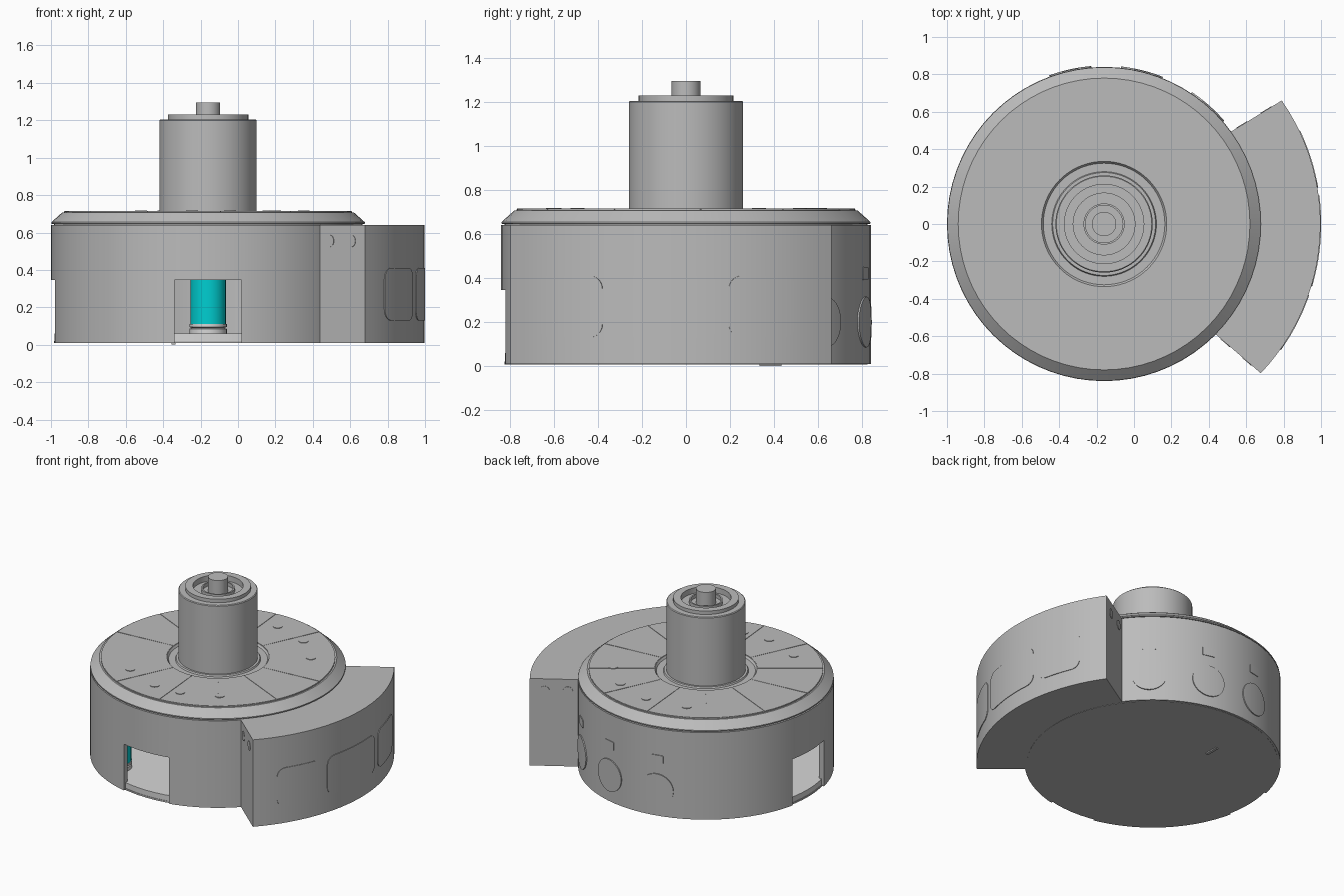
import bpy, bmesh
from math import sin, cos, pi, radians, sqrt
from mathutils import Vector, Matrix

cube = bpy.data.objects.get("Cube")
if cube:
    bpy.data.objects.remove(cube)

CX = -0.16          # axis of the round body
R, RW = 0.84, 1.157  # body and wedge radii
BASE, RIM = 0.01, 0.64


def material(name, rgb):
    m = bpy.data.materials.new(name)
    m.use_nodes = True
    m.diffuse_color = (*rgb, 1)
    m.node_tree.nodes["Principled BSDF"].inputs["Base Color"].default_value = (*rgb, 1)
    return m


GREY = material("housing grey", (0.5, 0.5, 0.5))
LIGHT = material("light grey", (0.68, 0.68, 0.68))
CYAN = material("cyan", (0.0, 0.62, 0.64))


def finish(name, bm, mat, smooth=True):
    bmesh.ops.recalc_face_normals(bm, faces=bm.faces)
    me = bpy.data.meshes.new(name)
    bm.to_mesh(me)
    bm.free()
    ob = bpy.data.objects.new(name, me)
    bpy.context.collection.objects.link(ob)
    me.materials.append(mat)
    if smooth:
        bpy.ops.object.select_all(action='DESELECT')
        ob.select_set(True)
        bpy.context.view_layer.objects.active = ob
        bpy.ops.object.shade_smooth_by_angle(angle=radians(25))
    return ob


def lathe(name, profile, mat, center=(CX, 0), closed=False, steps=72):
    """Spin an (r, z) profile about a vertical axis."""
    bm = bmesh.new()
    vs = [bm.verts.new((r, 0, z)) for r, z in profile]
    es = [bm.edges.new(p) for p in zip(vs, vs[1:])]
    if closed:
        es.append(bm.edges.new((vs[-1], vs[0])))
    bmesh.ops.spin(bm, geom=vs + es, cent=(0, 0, 0), axis=(0, 0, 1),
                   angle=2 * pi, steps=steps, use_merge=False)
    bmesh.ops.remove_doubles(bm, verts=bm.verts, dist=1e-4)
    bmesh.ops.translate(bm, verts=bm.verts, vec=(*center, 0))
    return finish(name, bm, mat)


def box(name, center, size, mat):
    bm = bmesh.new()
    bmesh.ops.create_cube(bm, size=1, matrix=Matrix.Translation(center)
                          @ Matrix.Diagonal((*size, 1)))
    return finish(name, bm, mat, False)


def curved_plate(name, radius, angle, z, half_w, half_h, corner, raise_by=0.004):
    """Thin rounded plate wrapped on a cylinder wall."""
    bm = bmesh.new()
    n = 24
    rows = []
    for i in range(n + 1):
        u = -half_w * cos(pi * i / n)
        d = max(0, corner - (half_w - abs(u)))
        h = half_h - corner + sqrt(max(0, corner ** 2 - d ** 2))
        a = radians(angle) + u / radius
        rows.append([bm.verts.new((CX + r * cos(a), r * sin(a), z + s * max(h, 0.001)))
                     for r, s in ((radius - 0.003, -1), (radius + raise_by, -1),
                                  (radius + raise_by, 1), (radius - 0.003, 1))])
    for p, q in zip(rows, rows[1:]):
        for k in range(4):
            bm.faces.new((p[k], p[k - 1], q[k - 1], q[k]))
    bm.faces.new(rows[0])
    bm.faces.new(rows[-1])
    return finish(name, bm, GREY)


def disc(name, center, normal, radius, thick=0.006):
    bm = bmesh.new()
    rot = Vector(normal).to_track_quat('Z', 'Y').to_matrix().to_4x4()
    bmesh.ops.create_cone(bm, cap_ends=True, segments=24, radius1=radius, radius2=radius,
                          depth=thick, matrix=Matrix.Translation(center) @ rot)
    return finish(name, bm, GREY)


# Round housing wall with two openings, front and right
wall = lathe("housing_wall", [(0.8, BASE), (R, BASE), (R, RIM), (0.8, RIM)], GREY, closed=True)
cutters = [box("front_opening_cutter", (CX, -0.85, 0.12), (0.36, 0.5, 0.45), GREY),
           box("side_opening_cutter", (CX - 0.85, 0, 0.12), (0.5, 0.36, 0.45), GREY)]
for c in cutters:
    c.hide_render = True
    c.hide_set(True)
    c.display_type = 'WIRE'
    mod = wall.modifiers.new(c.name, 'BOOLEAN')
    mod.object = c
    mod.solver = 'EXACT'

# Bottom plate and interior floor
lathe("bottom_plate", [(0, 0.008), (0.825, 0.008), (0.825, 0.02), (0, 0.02)], GREY)
lathe("interior_floor", [(0, 0.015), (0.822, 0.015), (0.822, 0.06), (0, 0.06)], LIGHT)
box("foot", (-0.345, 0.385, 0.006), (0.02, 0.1, 0.012), GREY)

# Cyan vessels on round seats inside
for i, (x, y) in enumerate([(0, 0), (-0.37, -0.63)]):
    at = (CX + x, y)
    lathe(f"vessel_seat_{i}", [(0, 0.06), (0.1, 0.06), (0.1, 0.085), (0.085, 0.09),
                               (0.1, 0.095), (0.1, 0.11), (0, 0.11)], LIGHT, at, steps=32)
    lathe(f"vessel_{i}", [(0, 0.11), (0.095, 0.11), (0.095, 0.45), (0, 0.45)],
          CYAN, at, steps=32)

# Chamfered lid with a shallow well round the column
lathe("lid", [(0, RIM - 0.005), (0.825, RIM - 0.005), (0.825, 0.645), (0.838, 0.647),
              (0.838, 0.655), (0.78, 0.707), (0.77, 0.707), (0.77, 0.712), (0.335, 0.712),
              (0.325, 0.698), (0.28, 0.698), (0.275, 0.708), (0, 0.708)], GREY)

# Twelve thin top panels with hairline gaps
bm = bmesh.new()
for k in range(12):
    a0, a1 = radians(30 * k + 5.2), radians(30 * k + 34.8)
    arc = [a0 + (a1 - a0) * j / 6 for j in range(7)]
    ring = [(0.768, a) for a in arc] + [(0.338, a) for a in reversed(arc)]
    face = bm.faces.new([bm.verts.new((CX + r * cos(a), r * sin(a), 0.711)) for r, a in ring])
    new = bmesh.ops.extrude_face_region(bm, geom=[face])["geom"]
    bmesh.ops.translate(bm, vec=(0, 0, 0.004),
                        verts=[v for v in new if isinstance(v, bmesh.types.BMVert)])
finish("lid_panels", bm, GREY, False)

# Round caps on the lid
for a in (33, 58, 85, 113, 234, 262, 281, 306):
    t = radians(a)
    disc("lid_cap", (CX + 0.61 * cos(t), 0.61 * sin(t), 0.716), (0, 0, 1), 0.032)

# Central column with stepped top and pin
lathe("column", [(0.26, 0.7), (0.26, 1.2), (0.255, 1.205), (0.215, 1.205), (0.215, 1.23),
                 (0.165, 1.23), (0.165, 1.19), (0.11, 1.19), (0.11, 1.215), (0.1, 1.215),
                 (0.1, 1.19), (0.065, 1.19), (0.065, 1.295), (0, 1.295)], GREY)

# Wedge-shaped side cabinet: inner arc, then outer arc
A0, A1 = -43.6, 34.8
inner = [(0.81, -44.8 + (36.2 + 44.8) * i / 24) for i in range(25)]
outer = [(RW, A1 + (A0 - A1) * i / 24) for i in range(25)]
bm = bmesh.new()
face = bm.faces.new([bm.verts.new((CX + r * cos(radians(a)), r * sin(radians(a)), BASE))
                     for r, a in inner + outer])
new = bmesh.ops.extrude_face_region(bm, geom=[face])["geom"]
bmesh.ops.translate(bm, vec=(0, 0, RIM - BASE),
                    verts=[v for v in new if isinstance(v, bmesh.types.BMVert)])
finish("side_cabinet", bm, GREY)

# Cabinet window panels
for a, half in ((-27.3, 0.165), (-4.6, 0.245), (17.6, 0.16)):
    curved_plate("cabinet_window", RW, a, 0.27, half, 0.14, 0.06)

# Paired round ports on both cabinet ends
for r_in, a_in, r_out, a_out, side in ((0.81, -44.8, RW, A0, -1), (0.81, 36.2, RW, A1, 1)):
    p = Vector((CX + r_in * cos(radians(a_in)), r_in * sin(radians(a_in)), 0.555))
    q = Vector((CX + r_out * cos(radians(a_out)), r_out * sin(radians(a_out)), 0.555))
    along = (q - p).normalized()
    normal = Vector((-along.y, along.x, 0)) * side
    for f in (0.28, 0.72):
        disc("end_port", p.lerp(q, f), normal, 0.033)

# Round ports and small labels plates on the back wall
for a in (102.5, 76, 48.5):
    curved_plate("back_port", R, a, 0.2, 0.115, 0.115, 0.115, 0.007)
    curved_plate("back_slot", R, a, 0.42, 0.045, 0.03, 0.008)
